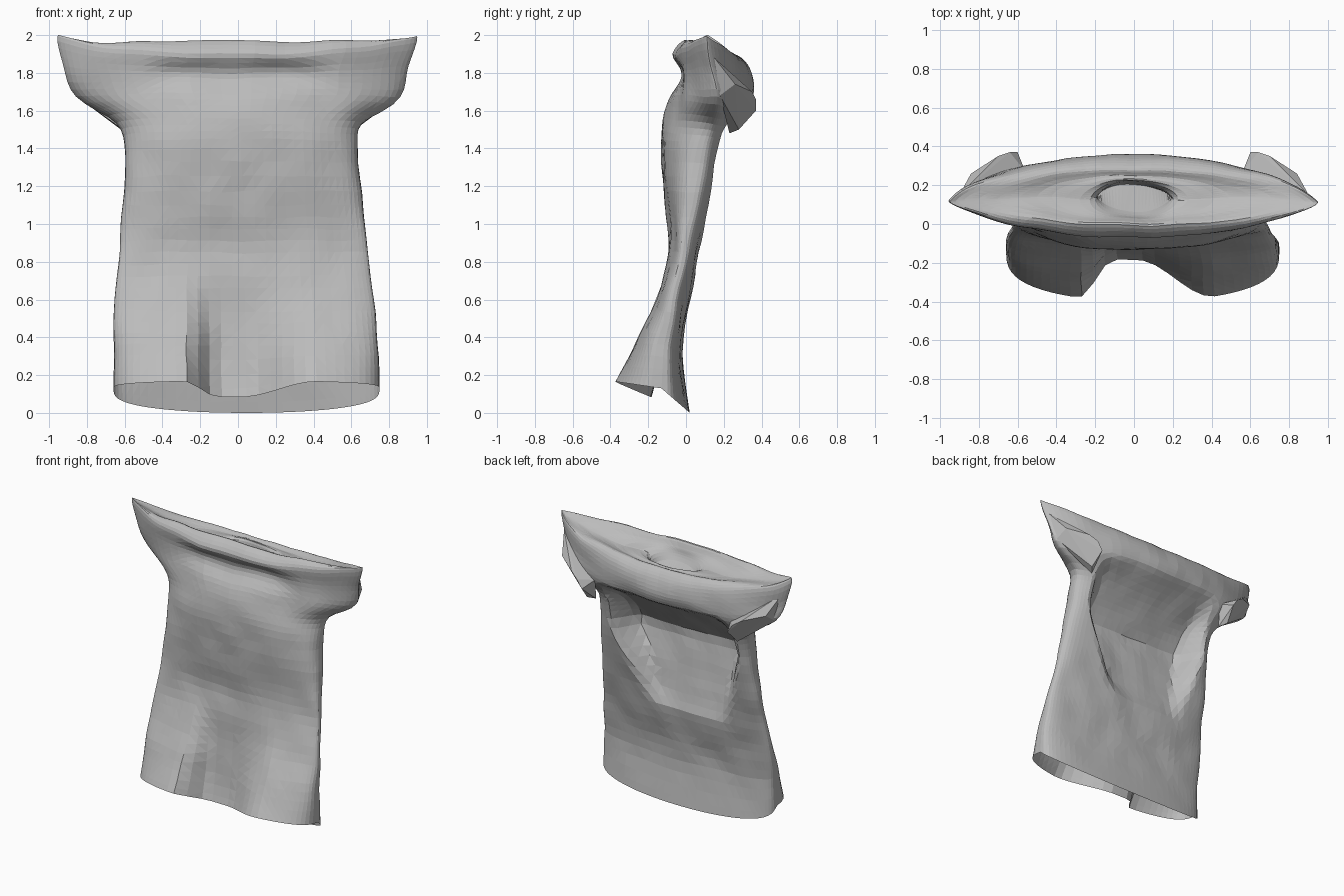
import bpy, bmesh, math
from mathutils import Vector, noise

if "Cube" in bpy.data.objects:
    bpy.data.objects.remove(bpy.data.objects["Cube"], do_unlink=True)

cloth = bpy.data.materials.new("grey_cloth")
cloth.use_nodes = True
cloth.diffuse_color = (0.5, 0.5, 0.5, 1)
cloth.node_tree.nodes["Principled BSDF"].inputs["Base Color"].default_value = cloth.diffuse_color

HALF = 34   # segments across one side of the garment
STEPS = 4   # rows between two stations

# Stations from hem to shoulder:
# right x, left x, side y, side z, front y, front z, back y, back z, fullness
stations = [
    (-.66, .75, -.13, .13, -.4, .17, .02, 0, .65),
    (-.66, .74, -.11, .36, -.29, .36, -.02, .32, .65),
    (-.65, .72, -.07, .6, -.17, .6, .02, .6, .7),
    (-.63, .69, -.02, .85, -.09, .85, .08, .85, .7),
    (-.61, .66, .03, 1.1, -.11, 1.1, .14, 1.1, .7),
    (-.6, .64, .08, 1.38, -.135, 1.4, .21, 1.36, .8),
    (-.64, .66, .13, 1.53, -.12, 1.56, .26, 1.5, .95),
    (-.86, .86, .17, 1.67, -.08, 1.69, .33, 1.63, 1.2),
    (-.93, .9, .13, 1.84, -.06, 1.8, .36, 1.72, 1.4),
    (-.96, .95, .12, 1.99, -.07, 1.9, .34, 1.82, 1.5),
    (-.88, .88, .12, 1.96, -.01, 1.97, .29, 1.88, 1.5),
    (-.5, .5, .14, 1.89, .02, 1.93, .25, 1.87, 1.2),
    (-.23, .23, .12, 1.87, .03, 1.9, .22, 1.86, 1),
    (-.2, .2, .12, 1.77, .04, 1.85, .2, 1.69, 1),
]


def spline(a, b, c, d, t):
    """Smooth passage from row b to row c."""
    return [q + t / 2 * (r - p + t * (2 * p - 5 * q + 4 * r - s + t * (3 * (q - r) + s - p)))
            for p, q, r, s in zip(a, b, c, d)]


def clamp(v):
    return max(0, min(1, v))


def smoothstep(lo, hi, v):
    t = clamp((v - lo) / (hi - lo))
    return t * t * (3 - 2 * t)


def dip(x):
    """Valley between the two front folds, steep on the right-hand fold."""
    return smoothstep(-.29, -.1, x) * (1 - smoothstep(.02, .42, x))


def hollow(x, y, z):
    """Back panel sunk towards the front, under an overhanging collar."""
    rise = clamp((z - .7) / .58)
    half_width = .3 + .2 * rise
    across = 1 - smoothstep(half_width - .1, half_width + .04, abs(x + .06 * (1 - rise)))
    down = smoothstep(.68, .82, z) * clamp((1.65 - z) / .36)
    floor = .03 - .09 * rise
    return y + (floor - y) * across * down


def ring(row):
    """Closed loop: front from right to left, then back again."""
    xr, xl, ys, zs, yf, zf, yb, zb, full = row
    points = []
    for i in range(2 * HALF):
        front = i < HALF
        k = i if front else 2 * HALF - i
        a = (k / HALF - .5) * math.pi
        c = max(0, math.cos(a)) ** full
        x = (xl + xr) / 2 + (xl - xr) / 2 * math.sin(a)
        y = ys + ((yf if front else yb) - ys) * c
        z = zs + ((zf if front else zb) - zs) * c
        if front:
            y += .22 * dip(x) * (1 - smoothstep(.1, .85, z))
            z -= .1 * dip(x) * (1 - smoothstep(.1, .4, z))
            # sagging fold under the collar
            sag = smoothstep(1.66, 1.78, z) * (1 - smoothstep(1.8, 1.9, z))
            y += .035 * sag * (1 - smoothstep(.3, .55, abs(x)))
        elif z < 1.65:
            y = hollow(x, y, z)
        points.append(Vector((x, y, z)))
    return points


def finish(bm, name):
    bmesh.ops.recalc_face_normals(bm, faces=bm.faces)
    mesh = bpy.data.meshes.new(name)
    bm.to_mesh(mesh)
    bm.free()
    mesh.materials.append(cloth)
    obj = bpy.data.objects.new(name, mesh)
    bpy.context.collection.objects.link(obj)


def loft(rows, name):
    """Skin the stations, rumple the cloth and close the last loop."""
    bm = bmesh.new()
    padded = [rows[0]] + rows + [rows[-1]]
    dense = [spline(*padded[n:n + 4], s / STEPS) for n in range(len(rows) - 1) for s in range(STEPS)]
    dense.append(rows[-1])
    loops = []
    for row in dense:
        size = .012 * smoothstep(.1, .4, row[3])
        loops.append([bm.verts.new(p + size * noise.noise_vector(p * 5)) for p in ring(row)])
    count = 2 * HALF
    for lower, upper in zip(loops, loops[1:]):
        for i in range(count):
            j = (i + 1) % count
            bm.faces.new((lower[i], lower[j], upper[j], upper[i]))
    bm.faces.new(loops[-1])
    bmesh.ops.triangulate(bm, faces=bm.faces)
    finish(bm, name)


loft(stations, "shirt_body")

# Crumpled short sleeves hanging behind the shoulder tips
sleeve_points = [
    (.56, .27, 1.64), (.6, .37, 1.6), (.64, .37, 1.66), (.7, .35, 1.7),
    (.84, .26, 1.74), (.9, .15, 1.88), (.86, .18, 1.68), (.58, .23, 1.48),
    (.62, .28, 1.5),
]
for side, name in ((1, "left_sleeve"), (-1, "right_sleeve")):
    bm = bmesh.new()
    for x, y, z in sleeve_points:
        bm.verts.new((side * x, y, z))
    bmesh.ops.convex_hull(bm, input=bm.verts)
    finish(bm, name)
